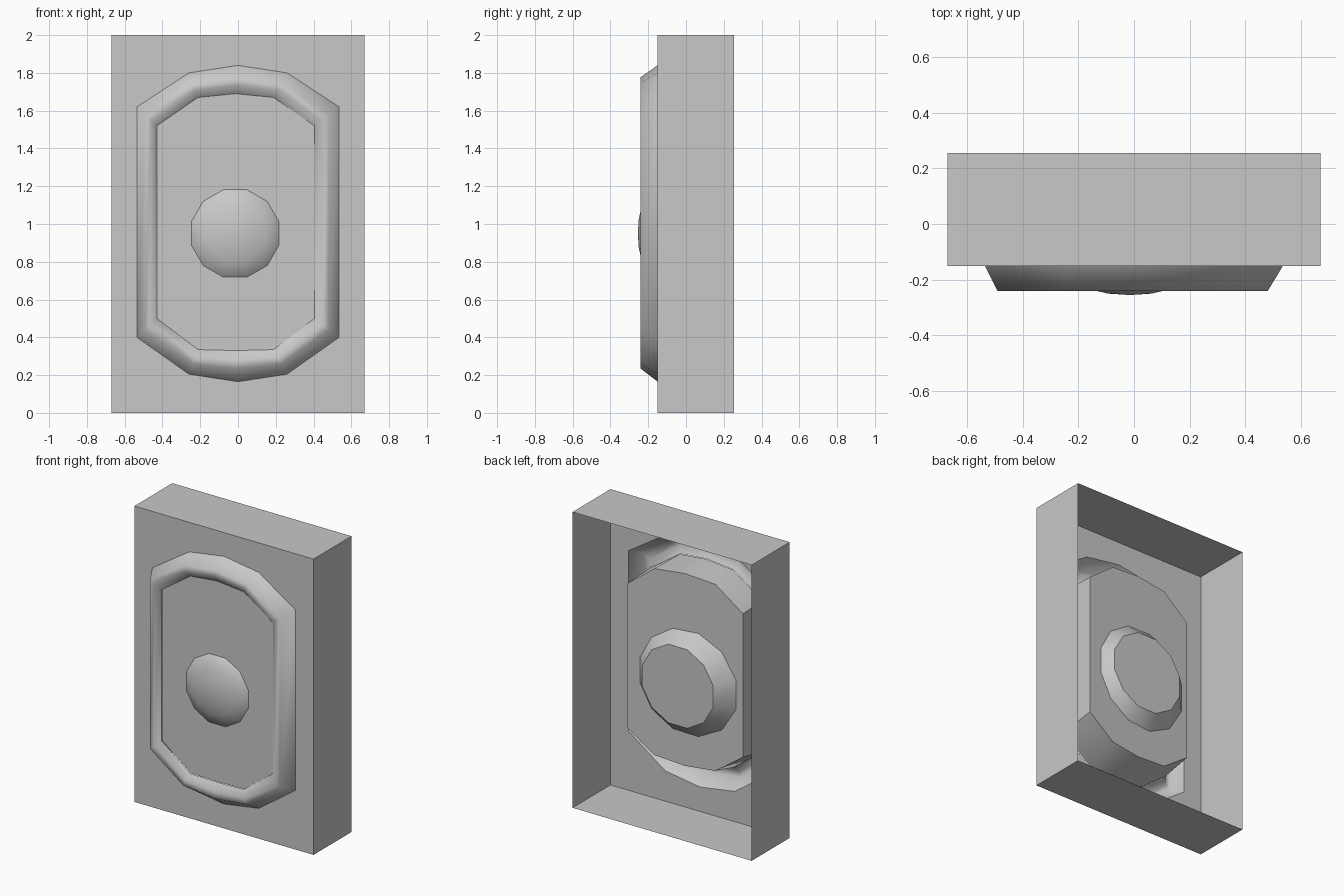
import bpy, bmesh, math
from mathutils import Vector

cube = bpy.data.objects.get("Cube")
if cube:
    bpy.data.objects.remove(cube, do_unlink=True)

grey = bpy.data.materials.new("plain_grey")
grey.use_nodes = True
colour = (0.58, 0.58, 0.58, 1)
grey.diffuse_color = colour
grey.node_tree.nodes["Principled BSDF"].inputs["Base Color"].default_value = colour


def finish(name, bm, smooth_angle=None):
    bmesh.ops.recalc_face_normals(bm, faces=bm.faces)
    mesh = bpy.data.meshes.new(name)
    bm.to_mesh(mesh)
    bm.free()
    mesh.materials.append(grey)
    obj = bpy.data.objects.new(name, mesh)
    bpy.context.collection.objects.link(obj)
    if smooth_angle:
        bpy.ops.object.select_all(action='DESELECT')
        obj.select_set(True)
        bpy.context.view_layer.objects.active = obj
        bpy.ops.object.shade_smooth_by_angle(angle=math.radians(smooth_angle))


def outline(side, shoulder, top, bottom, shift=0):
    """Elongated ten-sided loop, clockwise from the top; top and bottom list
    the heights at the centre, the shoulder and the side."""
    right = [(0, top[0]), (shoulder, top[1]), (side, top[2]),
             (side, bottom[2]), (shoulder, bottom[1]), (0, bottom[0])]
    left = [(-x, z) for x, z in right[-2:0:-1]]
    return [Vector((x + shift, 0, z)) for x, z in right + left]


def add_loop(bm, points, y, tilt=0):
    return [bm.verts.new((p.x, y + tilt * p.x, p.z)) for p in points]


def bridge(bm, a, b):
    for i in range(len(a)):
        j = (i + 1) % len(a)
        bm.faces.new((a[i], a[j], b[j], b[i]))


FRONT, BACK = -0.15, 0.255
outer = outline(0.535, 0.26, (1.84, 1.80, 1.62), (0.165, 0.205, 0.40))
inner = outline(0.417, 0.20, (1.69, 1.67, 1.52), (0.33, 0.335, 0.50), -0.012)
panel_back = outline(0.417, 0.22, (1.68, 1.66, 1.51), (0.38, 0.40, 0.54), -0.012)

# Open-backed case with an opening in the front panel
bm = bmesh.new()
rect = [Vector((x, 0, z)) for x, z in ((-0.67, 2), (0.67, 2), (0.67, 0), (-0.67, 0))]
front_loop = add_loop(bm, rect, FRONT)
hole_loop = add_loop(bm, outer, FRONT)
edges = [bm.edges.new((loop[i - 1], loop[i]))
         for loop in (front_loop, hole_loop) for i in range(len(loop))]
bmesh.ops.triangle_fill(bm, use_beauty=True, edges=edges, normal=(0, -1, 0))
bridge(bm, front_loop, add_loop(bm, rect, BACK))
finish("case", bm)

# Rounded raised frame around the opening
bm = bmesh.new()
loops = [add_loop(bm, [a.lerp(b, t) for a, b in zip(outer, inner)], y)
         for t, y in ((0, FRONT), (0.42, -0.24), (0.7, -0.24), (1, -0.205))]
for a, b in zip(loops, loops[1:]):
    bridge(bm, a, b)
finish("raised_frame", bm, 60)

# Solid centre panel, its back face slightly tilted
bm = bmesh.new()
panel_front = add_loop(bm, inner, -0.2)
panel_rear = add_loop(bm, panel_back, 0.03, 0.06)
bm.faces.new(panel_front)
bridge(bm, panel_front, panel_rear)
bm.faces.new(panel_rear)
finish("centre_panel", bm, 40)

# Domed button through the panel, cut flat at the back
SIDES = 12
bm = bmesh.new()
rings = []
for radius, y in ((0.08, -0.25), (0.16, -0.232), (0.24, -0.2), (0.385, 0), (0.275, 0.11)):
    angles = [math.tau * (i + 0.5) / SIDES for i in range(SIDES)]
    circle = [Vector((radius * math.cos(a) - 0.015, 0, radius * math.sin(a) + 0.95))
              for a in angles]
    rings.append(add_loop(bm, circle, y))
for a, b in zip(rings, rings[1:]):
    bridge(bm, a, b)
bm.faces.new(rings[-1])
tip = bm.verts.new((-0.015, -0.255, 0.95))
for i in range(SIDES):
    bm.faces.new((rings[0][i - 1], rings[0][i], tip))
finish("button", bm, 35)
